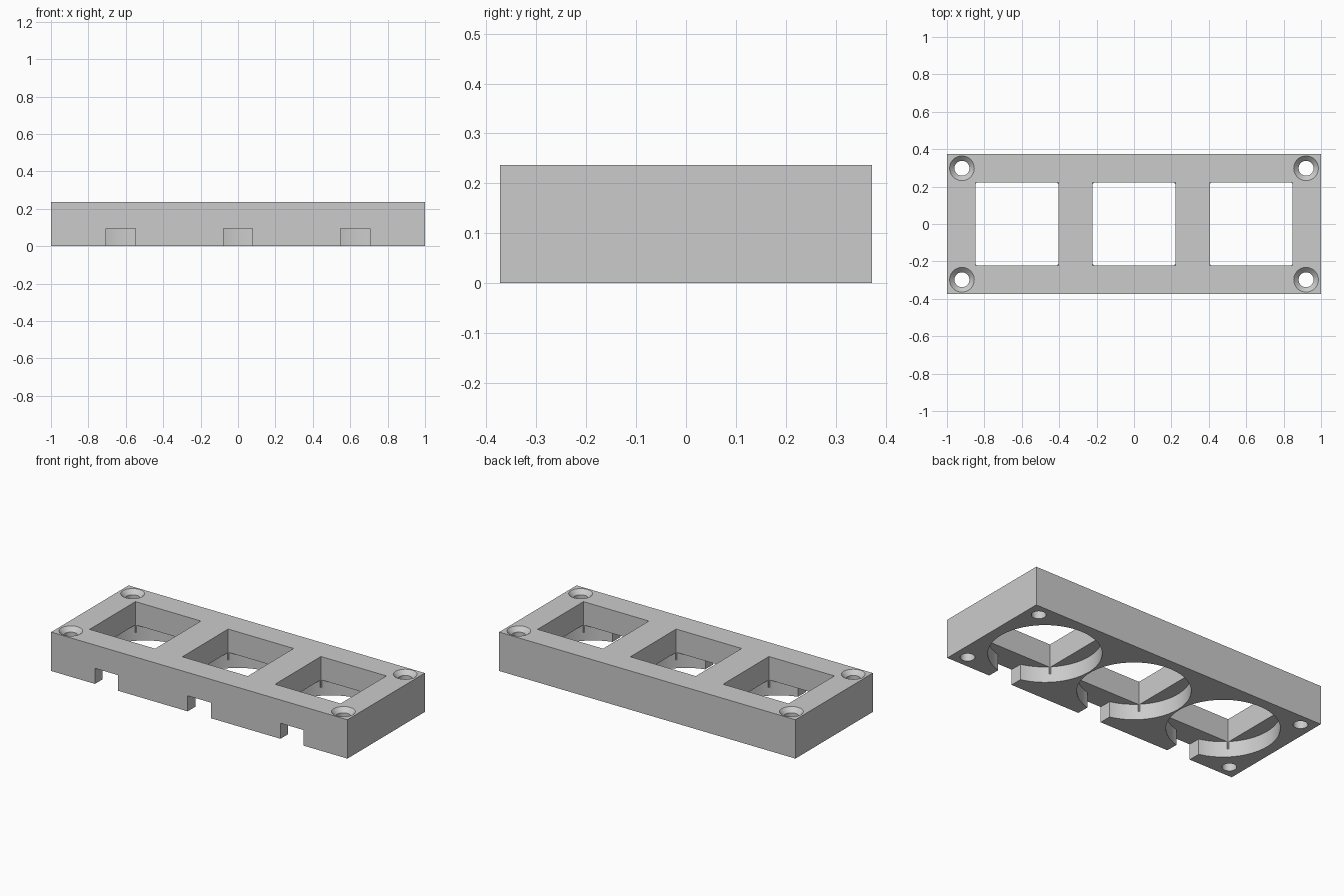
import bpy, bmesh
from math import radians
from mathutils import Matrix

if "Cube" in bpy.data.objects:
    bpy.data.objects.remove(bpy.data.objects["Cube"])

HX, HY, H = 1.0, 0.373, 0.237      # plate half sizes and height
PITCH = 0.626                      # spacing of the three windows
WIN, POCKET_R, POCKET_H, NOTCH = 0.221, 0.308, 0.095, 0.157


def box(name, x0, x1, y0, y1, z0, z1):
    bm = bmesh.new()
    bmesh.ops.create_cube(bm, size=1, matrix=Matrix.Translation(
        ((x0 + x1) / 2, (y0 + y1) / 2, (z0 + z1) / 2))
        @ Matrix.Diagonal((x1 - x0, y1 - y0, z1 - z0, 1)))
    return finish(bm, name)


def cone(name, x, y, z0, z1, r0, r1, n=64):
    bm = bmesh.new()
    bmesh.ops.create_cone(bm, cap_ends=True, segments=n, radius1=r0, radius2=r1,
                          depth=z1 - z0, matrix=Matrix.Translation((x, y, (z0 + z1) / 2)))
    return finish(bm, name)


def finish(bm, name):
    mesh = bpy.data.meshes.new(name)
    bm.to_mesh(mesh)
    bm.free()
    ob = bpy.data.objects.new(name, mesh)
    bpy.context.collection.objects.link(ob)
    return ob


def cut(target, cutter):
    cutter.hide_render = True
    bpy.context.view_layer.objects.active = target
    mod = target.modifiers.new("cut", 'BOOLEAN')
    mod.operation, mod.solver, mod.object = 'DIFFERENCE', 'EXACT', cutter
    bpy.ops.object.modifier_apply(modifier=mod.name)
    bpy.data.objects.remove(cutter)


plate = box("mounting_plate", -HX, HX, -HY, HY, 0, H)

# Square windows, round pockets underneath, and front cable notches
for i in (-1, 0, 1):
    x = i * PITCH
    cut(plate, cone("pocket_cutter", x, 0, -0.05, POCKET_H, POCKET_R, POCKET_R, 96))
    cut(plate, box("notch_cutter", x - NOTCH / 2, x + NOTCH / 2, -HY - 0.1, -0.25, -0.06, POCKET_H))
    cut(plate, box("window_cutter", x - WIN, x + WIN, -WIN, WIN, 0.05, H + 0.1))

# Countersunk screw holes at the corners
SINK, R_TOP, R_HOLE = 0.026, 0.066, 0.040
for sx in (-1, 1):
    for sy in (-1, 1):
        x, y = sx * 0.92, sy * 0.298
        cut(plate, cone("hole_cutter", x, y, -0.1, H + 0.1, R_HOLE, R_HOLE, 48))
        slope = (R_TOP - R_HOLE) / SINK
        cut(plate, cone("sink_cutter", x, y, H - SINK, H + 0.02,
                        R_HOLE, R_TOP + 0.02 * slope, 48))

# Smooth the round walls, keep every edge crisp
bpy.ops.object.select_all(action='DESELECT')
plate.select_set(True)
bpy.context.view_layer.objects.active = plate
bpy.ops.object.shade_smooth_by_angle(angle=radians(30))
